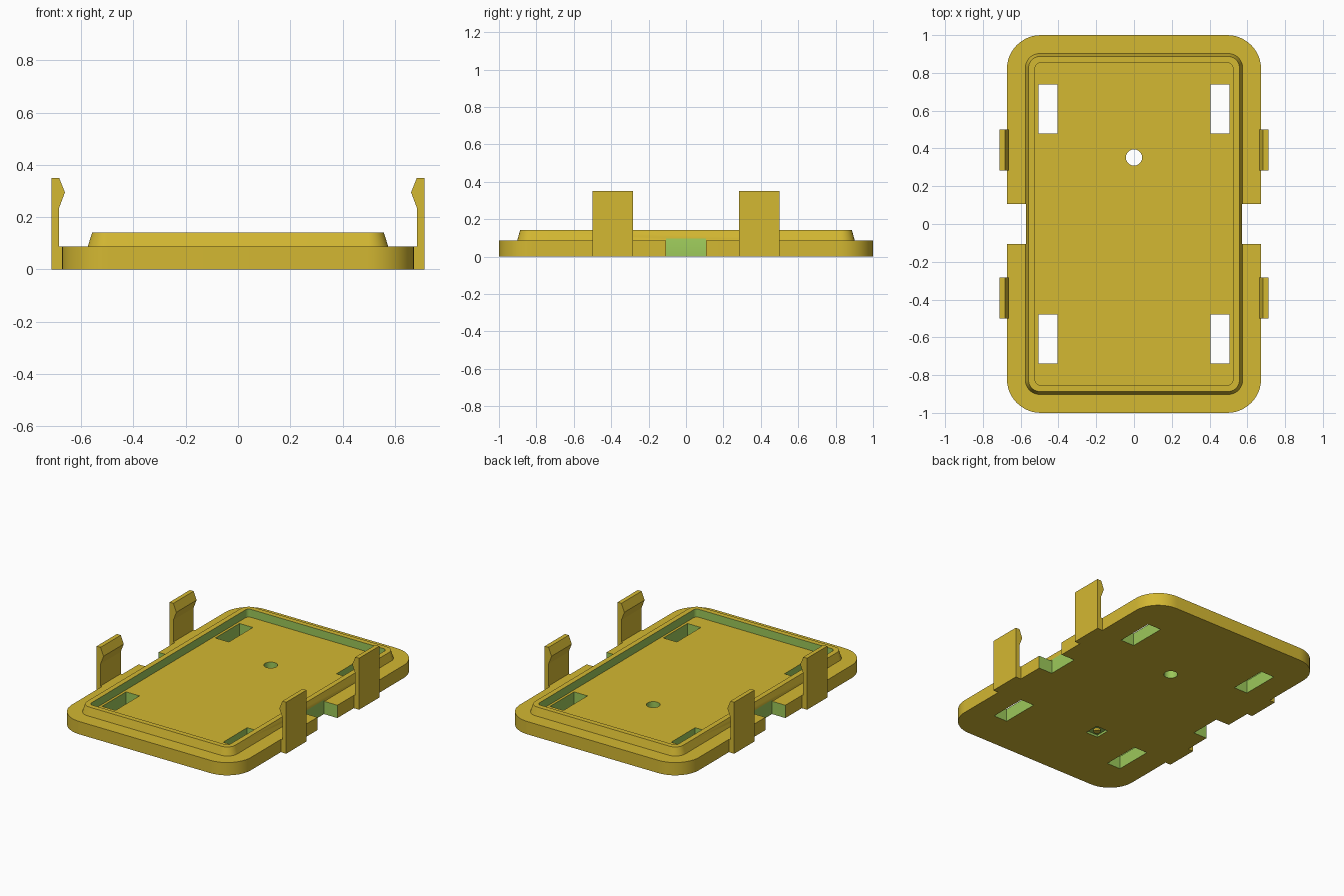
import bpy, bmesh, math
from mathutils import Matrix

if "Cube" in bpy.data.objects:
    bpy.data.objects.remove(bpy.data.objects["Cube"])


def material(name, color):
    m = bpy.data.materials.new(name)
    m.diffuse_color = (*color, 1)
    m.use_nodes = True
    m.node_tree.nodes["Principled BSDF"].inputs["Base Color"].default_value = m.diffuse_color
    return m


MATS = [material("yellow", (0.658, 0.479, 0.032)),
        material("cut_green", (0.332, 0.578, 0.102))]
PLATE_X, PLATE_Z, RIDGE_Z = 0.673, 0.087, 0.141


def make_object(name, bm):
    bmesh.ops.recalc_face_normals(bm, faces=bm.faces[:])
    me = bpy.data.meshes.new(name)
    bm.to_mesh(me)
    bm.free()
    for m in MATS:
        me.materials.append(m)
    ob = bpy.data.objects.new(name, me)
    bpy.context.collection.objects.link(ob)
    return ob


def rounded_ring(bm, hx, hy, r, z, seg=12):
    """Vertices of a rounded rectangle."""
    verts = []
    for k, (sx, sy) in enumerate([(1, 1), (-1, 1), (-1, -1), (1, -1)]):
        for i in range(seg + 1):
            a = math.pi / 2 * (k + i / seg)
            verts.append(bm.verts.new((sx * (hx - r) + r * math.cos(a),
                                       sy * (hy - r) + r * math.sin(a), z)))
    return verts


def box(name, x0, x1, y0, y1, z0, z1, mat=0):
    bm = bmesh.new()
    bmesh.ops.create_cube(bm, size=1)
    for v in bm.verts:
        v.co.x = x0 if v.co.x < 0 else x1
        v.co.y = y0 if v.co.y < 0 else y1
        v.co.z = z0 if v.co.z < 0 else z1
    for f in bm.faces:
        f.material_index = mat
    return make_object(name, bm)


def cylinder(name, x, y, z0, z1, r, mat=0):
    bm = bmesh.new()
    bmesh.ops.create_cone(bm, cap_ends=True, segments=32, radius1=r, radius2=r,
                          depth=z1 - z0,
                          matrix=Matrix.Translation((x, y, (z0 + z1) / 2)))
    for f in bm.faces:
        f.material_index = mat
    return make_object(name, bm)


def activate(ob):
    bpy.ops.object.select_all(action='DESELECT')
    ob.select_set(True)
    bpy.context.view_layer.objects.active = ob


def cut(target, cutter):
    mod = target.modifiers.new("cut", 'BOOLEAN')
    mod.operation = 'DIFFERENCE'
    mod.solver = 'EXACT'
    mod.object = cutter
    activate(target)
    bpy.ops.object.modifier_apply(modifier=mod.name)
    bpy.data.objects.remove(cutter)


# Lid: plate, tapered ridge and shallow pocket as stacked outlines
bm = bmesh.new()
outlines = [(PLATE_X, 1.0, 0.18, 0), (PLATE_X, 1.0, 0.18, PLATE_Z),
            (0.575, 0.902, 0.075, PLATE_Z), (0.558, 0.887, 0.06, RIDGE_Z),
            (0.523, 0.852, 0.025, RIDGE_Z), (0.523, 0.852, 0.025, PLATE_Z)]
rings = [rounded_ring(bm, *o) for o in outlines]
for k, (a, b) in enumerate(zip(rings, rings[1:])):
    for i in range(len(a)):
        j = (i + 1) % len(a)
        f = bm.faces.new((a[i], a[j], b[j], b[i]))
        f.material_index = 1 if k == 4 else 0   # pocket wall
bm.faces.new(rings[0])
bm.faces.new(rings[-1])
lid = make_object("lid", bm)

# Slots, side notches, round hole and the small recess underneath
for sx in (-1, 1):
    for sy in (-1, 1):
        x, y = sx * 0.4555, sy * 0.609
        cut(lid, box("slot_cutter", x - 0.0505, x + 0.0505,
                     y - 0.129, y + 0.129, -0.1, 0.3, 1))
    xs = sorted((sx * 0.572, sx * 0.9))
    cut(lid, box("notch_cutter", *xs, -0.107, 0.107, -0.1, 0.3, 1))
cut(lid, cylinder("hole_cutter", 0, 0.352, -0.1, 0.3, 0.043, 1))
cut(lid, box("recess_cutter", -0.15, -0.06, -0.53, -0.43, -0.1, 0.015, 1))
cylinder("recess_boss", -0.105, -0.48, 0, 0.015, 0.022)
activate(lid)
bpy.ops.object.shade_smooth_by_angle(angle=math.radians(25))

# Snap clips: hooked profile extruded along y
profile = [(PLATE_X, 0), (0.713, 0), (0.713, 0.35), (0.684, 0.35),
           (0.662, 0.295), (0.684, 0.237), (0.684, PLATE_Z), (PLATE_X, PLATE_Z)]
for sx, side in ((-1, "left"), (1, "right")):
    for sy, end in ((-1, "front"), (1, "back")):
        bm = bmesh.new()
        face = bm.faces.new([bm.verts.new((sx * x, sy * 0.283, z))
                             for x, z in profile])
        ext = bmesh.ops.extrude_face_region(bm, geom=[face])
        for v in ext["geom"]:
            if isinstance(v, bmesh.types.BMVert):
                v.co.y = sy * 0.5
        make_object(f"{side}_{end}_clip", bm)
